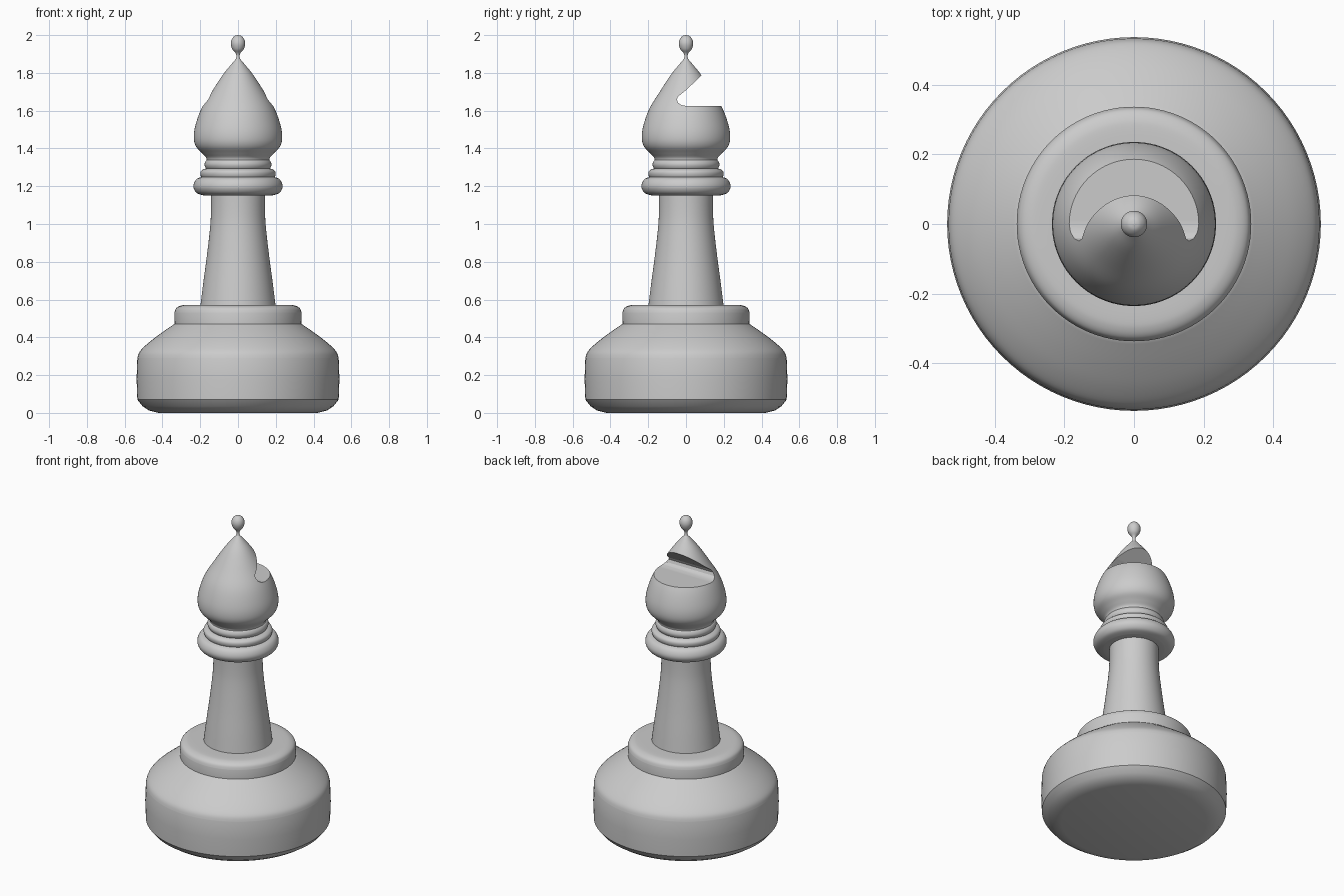
import bpy, bmesh, math

if "Cube" in bpy.data.objects:
    bpy.data.objects.remove(bpy.data.objects["Cube"])

SEGMENTS = 96


def shade(obj, angle=35):
    bpy.ops.object.select_all(action='DESELECT')
    obj.select_set(True)
    bpy.context.view_layer.objects.active = obj
    bpy.ops.object.shade_smooth_by_angle(angle=math.radians(angle))


def add_object(name, bm):
    bmesh.ops.recalc_face_normals(bm, faces=bm.faces)
    mesh = bpy.data.meshes.new(name)
    bm.to_mesh(mesh)
    bm.free()
    obj = bpy.data.objects.new(name, mesh)
    bpy.context.collection.objects.link(obj)
    return obj


def spline(points, steps=5):
    """Catmull-Rom curve through (radius, height) points."""
    pts = [points[0]] + points + [points[-1]]
    out = []
    for a, b, c, d in zip(pts, pts[1:], pts[2:], pts[3:]):
        for i in range(steps):
            t = i / steps
            out.append(tuple(0.5 * (2 * q + (r - p) * t + (2 * p - 5 * q + 4 * r - s) * t * t
                                    + (3 * q - p - 3 * r + s) * t ** 3)
                             for p, q, r, s in zip(a, b, c, d)))
    return out + [points[-1]]


def lathe(name, profile):
    """Closed solid of revolution, with flat or pointed ends."""
    bm = bmesh.new()
    rings = []
    for r, z in profile:
        rings.append([bm.verts.new((r * math.cos(2 * math.pi * i / SEGMENTS),
                                    r * math.sin(2 * math.pi * i / SEGMENTS), z))
                      for i in range(SEGMENTS)])
    for low, high in zip(rings, rings[1:]):
        for i in range(SEGMENTS):
            j = (i + 1) % SEGMENTS
            bm.faces.new((low[i], low[j], high[j], high[i]))
    bm.faces.new(rings[0][::-1])
    bm.faces.new(rings[-1])
    obj = add_object(name, bm)
    shade(obj)
    return obj


# Heavy base with bevelled foot and domed shoulder
lathe("base", [(0.42, 0.0), (0.47, 0.012), (0.505, 0.035), (0.533, 0.07), (0.537, 0.18)]
      + spline([(0.533, 0.29), (0.52, 0.325), (0.475, 0.37), (0.41, 0.42), (0.335, 0.472)])
      + [(0.3, 0.48)])

# Collar disc on the base
lathe("base_collar", [(0.335, 0.46)]
      + spline([(0.337, 0.53), (0.328, 0.553), (0.305, 0.567), (0.27, 0.572), (0.18, 0.572)]))

# Tapered stem
lathe("stem", spline([(0.2, 0.56), (0.185, 0.68), (0.165, 0.83), (0.148, 0.98),
                      (0.143, 1.07), (0.143, 1.18)]))

# Large rounded ring and the stepped rings above it
lathe("large_ring", [(0.13, 1.15)]
      + spline([(0.175, 1.15), (0.215, 1.162), (0.234, 1.188), (0.233, 1.215),
                (0.216, 1.24), (0.18, 1.252)]))
lathe("middle_ring", spline([(0.17, 1.235), (0.19, 1.243), (0.199, 1.262), (0.196, 1.28),
                             (0.177, 1.292), (0.15, 1.295)]))
lathe("small_ring", spline([(0.155, 1.285), (0.17, 1.295), (0.177, 1.315), (0.17, 1.335),
                            (0.155, 1.345)]))

# Mitre-shaped head
head = lathe("head", spline([(0.165, 1.325), (0.168, 1.35), (0.19, 1.375), (0.222, 1.41),
                             (0.234, 1.455), (0.226, 1.52), (0.194, 1.61), (0.139, 1.7),
                             (0.08, 1.79), (0.04, 1.84), (0.01, 1.875)]))

# Side notch cut through the back of the head
outline = [(0.4, 1.625), (0.0, 1.625), (-0.025, 1.63), (-0.042, 1.642), (-0.049, 1.66),
           (-0.042, 1.675), (0.0, 1.708), (0.08, 1.785), (0.13, 1.83), (0.4, 1.83)]
bm = bmesh.new()
sides = [[bm.verts.new((x, y, z)) for y, z in outline] for x in (-0.4, 0.4)]
for i in range(len(outline)):
    j = (i + 1) % len(outline)
    bm.faces.new((sides[0][i], sides[0][j], sides[1][j], sides[1][i]))
bm.faces.new(sides[0])
bm.faces.new(sides[1])
cutter = add_object("notch_cutter", bm)
cutter.hide_render = True

cut = head.modifiers.new("notch", 'BOOLEAN')
cut.operation = 'DIFFERENCE'
cut.solver = 'EXACT'
cut.object = cutter
bpy.context.view_layer.objects.active = head
bpy.ops.object.modifier_apply(modifier=cut.name)
bpy.data.objects.remove(cutter)
shade(head)

# Small drop-shaped finial
lathe("finial", spline([(0.018, 1.86), (0.009, 1.882), (0.012, 1.903), (0.03, 1.925),
                        (0.038, 1.953), (0.033, 1.978), (0.018, 1.995), (0.002, 2.0)]))
